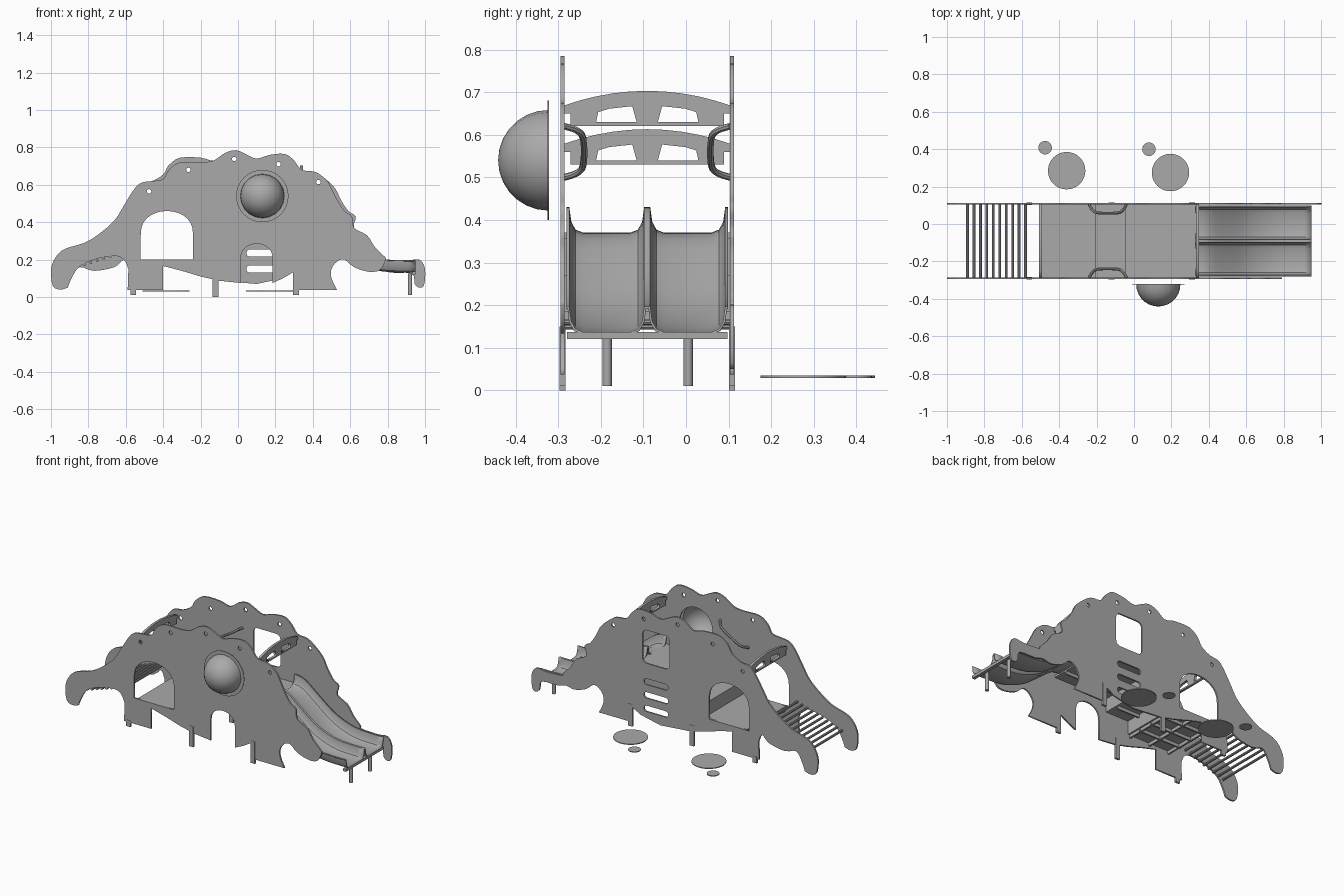
import bpy, bmesh, math
from mathutils import Vector

cube = bpy.data.objects.get("Cube")
if cube:
    bpy.data.objects.remove(cube)

grey = bpy.data.materials.new("plain grey")
grey.use_nodes = True
colour = (.4, .4, .4, 1)
grey.diffuse_color = colour
grey.node_tree.nodes["Principled BSDF"].inputs["Base Color"].default_value = colour

FRONT, BACK = -.29, .108          # the two side walls
MIDDLE = (FRONT + BACK) / 2


def finish(obj, smooth=True):
    """Give an object the material and crisp smooth shading."""
    bpy.ops.object.select_all(action='DESELECT')
    obj.select_set(True)
    bpy.context.view_layer.objects.active = obj
    if obj.type == 'CURVE':
        bpy.ops.object.convert(target='MESH')
        obj = bpy.context.object
    obj.data.materials.clear()
    obj.data.materials.append(grey)
    if smooth:
        bpy.ops.object.shade_smooth_by_angle(angle=math.radians(35))
    return obj


def rounded(pts, steps=3):
    """Open smooth line through the points."""
    out = []
    for i in range(len(pts) - 1):
        a, b, c, d = [Vector(pts[min(max(k, 0), len(pts) - 1)]) for k in range(i - 1, i + 3)]
        for s in range(steps):
            t = s / steps
            out.append(tuple(b + (c - a) * t / 2 + (a - b * 2.5 + c * 2 - d / 2) * t * t
                             + ((b - c) * 1.5 + (d - a) / 2) * t ** 3))
    return out + [tuple(pts[-1])]


def circle(cx, cz, r, n=24):
    return [(cx + r * math.cos(math.tau * i / n), cz + r * math.sin(math.tau * i / n)) for i in range(n)]


def slot(cx, cz, w, h, r=.02):
    """Rectangle with round corners."""
    pts = []
    for q, (sx, sz) in enumerate([(1, 1), (-1, 1), (-1, -1), (1, -1)]):
        for k in range(5):
            a = math.pi / 2 * (q + k / 4)
            pts.append((cx + sx * (w / 2 - r) + r * math.cos(a), cz + sz * (h / 2 - r) + r * math.sin(a)))
    return pts


def arch(cx, half, base, spring, top, n=14):
    """Doorway running from its left foot over to its right foot."""
    curve = [(cx - half * math.cos(math.pi * i / n), spring + (top - spring) * math.sin(math.pi * i / n) ** .8)
             for i in range(n + 1)]
    return [(cx - half, base)] + curve + [(cx + half, base)]


def plate(name, loops, location, thickness, turn=0):
    """Upright board from an outline followed by its holes."""
    data = bpy.data.curves.new(name, 'CURVE')
    data.dimensions = '2D'
    data.fill_mode = 'BOTH'
    data.extrude = thickness / 2
    for loop in loops:
        spline = data.splines.new('POLY')
        spline.points.add(len(loop) - 1)
        for p, (u, v) in zip(spline.points, loop):
            p.co = (u, v, 0, 1)
        spline.use_cyclic_u = True
    obj = bpy.data.objects.new(name, data)
    bpy.context.collection.objects.link(obj)
    obj.rotation_euler = (math.pi / 2, 0, turn)
    obj.location = location
    return finish(obj, False)


def box(name, lo, hi):
    bpy.ops.mesh.primitive_cube_add(size=1, location=[(a + b) / 2 for a, b in zip(lo, hi)])
    obj = bpy.context.object
    obj.name = name
    obj.scale = [b - a for a, b in zip(lo, hi)]
    return finish(obj, False)


def rod(name, centre, radius, length, along_y=False, sides=12):
    bpy.ops.mesh.primitive_cylinder_add(vertices=sides, radius=radius, depth=length, location=centre,
                                        rotation=(math.pi / 2 if along_y else 0, 0, 0))
    bpy.context.object.name = name
    return finish(bpy.context.object)


def tube(name, pts, radius):
    data = bpy.data.curves.new(name, 'CURVE')
    data.dimensions = '3D'
    data.bevel_depth = radius
    data.bevel_resolution = 2
    data.use_fill_caps = True
    spline = data.splines.new('POLY')
    spline.points.add(len(pts) - 1)
    for p, co in zip(spline.points, pts):
        p.co = (*co, 1)
    obj = bpy.data.objects.new(name, data)
    bpy.context.collection.objects.link(obj)
    return finish(obj)


# Animal outline: head, humped back, tail, belly and legs
neck = [(-.91, .05), (-.95, .04), (-.99, .06), (-1, .15), (-.97, .22), (-.92, .26), (-.82, .29), (-.74, .34),
        (-.66, .41), (-.61, .49), (-.56, .57), (-.52, .61), (-.46, .62)]
humps = [(-.4, .63), (-.37, .68), (-.31, .72), (-.2, .72), (-.13, .73), (-.07, .77), (-.01, .785), (.05, .76),
         (.1, .74), (.17, .76), (.25, .765), (.3, .73), (.34, .68), (.41, .67), (.47, .63)]
rump = [(.5, .58), (.53, .52), (.57, .46), (.61, .43), (.62, .37), (.69, .33), (.73, .27), (.78, .22), (.79, .2)]
haunch = [(.76, .145), (.7, .135), (.62, .16), (.57, .2), (.53, .19), (.5, .15), (.5, .1), (.53, .037)]
belly_right = [(.3, .037), (.3, .135), (.24, .1)]
belly_left = [(-.1, .087), (-.2, .11), (-.3, .14), (-.4, .166), (-.4, .037), (-.59, .037)]
throat = [(-.586, .15), (-.61, .2), (-.66, .22), (-.77, .2), (-.85, .16), (-.89, .1), (-.91, .05)]
crawl = list(reversed(arch(.1, .085, .075, .2, .285)))
eyelets = [circle(x, z, .012, 12) for x, z in [(-.475, .565), (-.265, .68), (-.02, .738), (.217, .71), (.43, .615)]]
doorway = arch(-.38, .14, .2, .33, .46)

front_outline = rounded(neck + humps + rump + haunch) + belly_right + crawl + belly_left + rounded(throat)[:-1]
plate("front_side_wall", [front_outline, doorway, circle(.13, .54, .115)] + eyelets, (0, FRONT, 0), .01)

# The back wall has a longer tail, a fuller rump, a window and climbing slots
back_humps = [(x, z + (.025 if -.45 < x < -.19 else 0)) for x, z in humps]
back_rump = [(x + .02 * (z > .4), z) for x, z in rump]
tail = [(.9, .195), (.97, .2), (1, .15), (.995, .065), (.97, .05), (.945, .07), (.93, .125), (.82, .13)]
back_throat = [(x, z - (.06 if -.8 < x < -.65 else 0)) for x, z in throat]
back_outline = (rounded(neck + back_humps + back_rump + tail + haunch) + belly_right + [(.1, .07)]
                + belly_left + rounded(back_throat)[:-1])
climb_slots = [slot(.13, z, .17, .038, .018) for z in (.15, .235, .32)]
plate("back_side_wall", [back_outline, doorway, slot(.13, .54, .19, .21, .03)] + climb_slots + eyelets,
      (0, BACK, 0), .01)

# Feet under both walls
for side, y in (("front", FRONT), ("back", BACK)):
    for place, x, low, high in (("fore", -.56, .01, .05), ("mid", -.12, 0, .13), ("hind", .31, .01, .15)):
        box(f"{side}_{place}_foot", (x - .015, y - .007, low), (x + .015, y + .007, high))

# Bubble window with its flange, open on the inside
bm = bmesh.new()
bmesh.ops.create_uvsphere(bm, u_segments=20, v_segments=14, radius=.118)
bmesh.ops.delete(bm, geom=[v for v in bm.verts if v.co.z < -.001], context='VERTS')
mesh = bpy.data.meshes.new("bubble_window")
bm.to_mesh(mesh)
bm.free()
bubble = bpy.data.objects.new("bubble_window", mesh)
bpy.context.collection.objects.link(bubble)
bubble.location = (.13, -.323, .54)
bubble.rotation_euler = (math.pi / 2, 0, 0)
finish(bubble)
plate("bubble_flange", [circle(.13, .54, .14, 32), circle(.13, .54, .116)], (0, -.323, 0), .003)

# Stepped floor with risers and joists below
levels = [("low_floor", -.5, -.2, .2), ("step", -.2, -.04, .285), ("high_floor", -.04, .34, .37)]
for name, x0, x1, z in levels:
    box(name, (x0, FRONT, z - .015), (x1, BACK, z))
    for k in range(3):
        y = FRONT + (k + 1) * (BACK - FRONT) / 4
        box(f"{name}_joist_{k}", (x0, y - .005, z - .035), (x1, y + .005, z - .015))
for x, z0, z1 in ((-.2, .185, .285), (-.04, .27, .37)):
    box("riser", (x - .005, FRONT, z0), (x + .005, BACK, z1))
for x in (-.49, -.35, -.21):
    box("cross_joist", (x - .005, FRONT, .165), (x + .005, BACK, .185))

# Climbing rungs between the necks
for i in range(10):
    t = i / 9
    rod(f"rung_{i}", (-.89 + .31 * t, MIDDLE, .15 + .1 * t), .0075, BACK - FRONT, True, 10)

# Curved barriers across the two entrances
for name, x, base in (("entry_barrier", -.5, .53), ("slide_barrier", .34, .62)):
    top = [(.2 - .04 * i, base + .083 - .036 * ((i - 5) / 5) ** 2) for i in range(11)]
    outline = [(-.18, base), (.18, base), (.18, base + .03), (.2, base + .03)] + top
    outline += [(-.2, base + .03), (-.18, base + .03)]
    holes = [[(s * .025, base + .01), (s * .12, base + .01), (s * .115, base + .033),
              (s * .09, base + .041), (s * .035, base + .047)] for s in (-1, 1)]
    plate(name, [outline] + holes, (x, MIDDLE, 0), .015, math.pi / 2)

# Sloping grab handles
for name, s in (("front_handle", -1), ("back_handle", 1)):
    path = [(-.24, .195, .5), (-.22, .165, .51), (-.19, .15, .53), (-.09, .15, .59), (-.06, .165, .61), (-.04, .195, .62)]
    tube(name, [(x, MIDDLE + s * y, z) for x, y, z in rounded(path)], .008)

# Double slide: one cross-section carried down a curved path
half = [(.19, .06), (.183, .06), (.178, .025), (.168, .007), (.15, 0), (.04, 0), (.022, .007), (.012, .025), (.007, .06)]
section = [(MIDDLE - y, h) for y, h in half] + [(MIDDLE + y, h) for y, h in reversed(half)]
slope = rounded([(.33, .37), (.4, .355), (.5, .28), (.6, .205), (.7, .16), (.8, .14), (.95, .137)])
bm = bmesh.new()
grid = [[bm.verts.new((x, y, z + h)) for y, h in section] for x, z in slope]
for a, b in zip(grid, grid[1:]):
    for j in range(len(section) - 1):
        bm.faces.new((a[j], b[j], b[j + 1], a[j + 1]))
mesh = bpy.data.meshes.new("double_slide")
bm.to_mesh(mesh)
bm.free()
slide = bpy.data.objects.new("double_slide", mesh)
bpy.context.collection.objects.link(slide)
shell = slide.modifiers.new("thickness", 'SOLIDIFY')
shell.thickness = .006
shell.offset = -1
finish(slide)
box("slide_end_beam", (.93, MIDDLE - .188, .12), (.95, MIDDLE + .188, .137))
for y in (-.185, .005):
    rod("slide_post", (.92, y, .068), .011, .115)

# Stepping discs on the ground behind
for i, (x, y, r) in enumerate([(-.36, .285, .1), (-.475, .408, .036), (.195, .275, .1), (.08, .4, .036)]):
    rod(f"stepping_disc_{i}", (x, y, .032), r, .005, False, 32)
